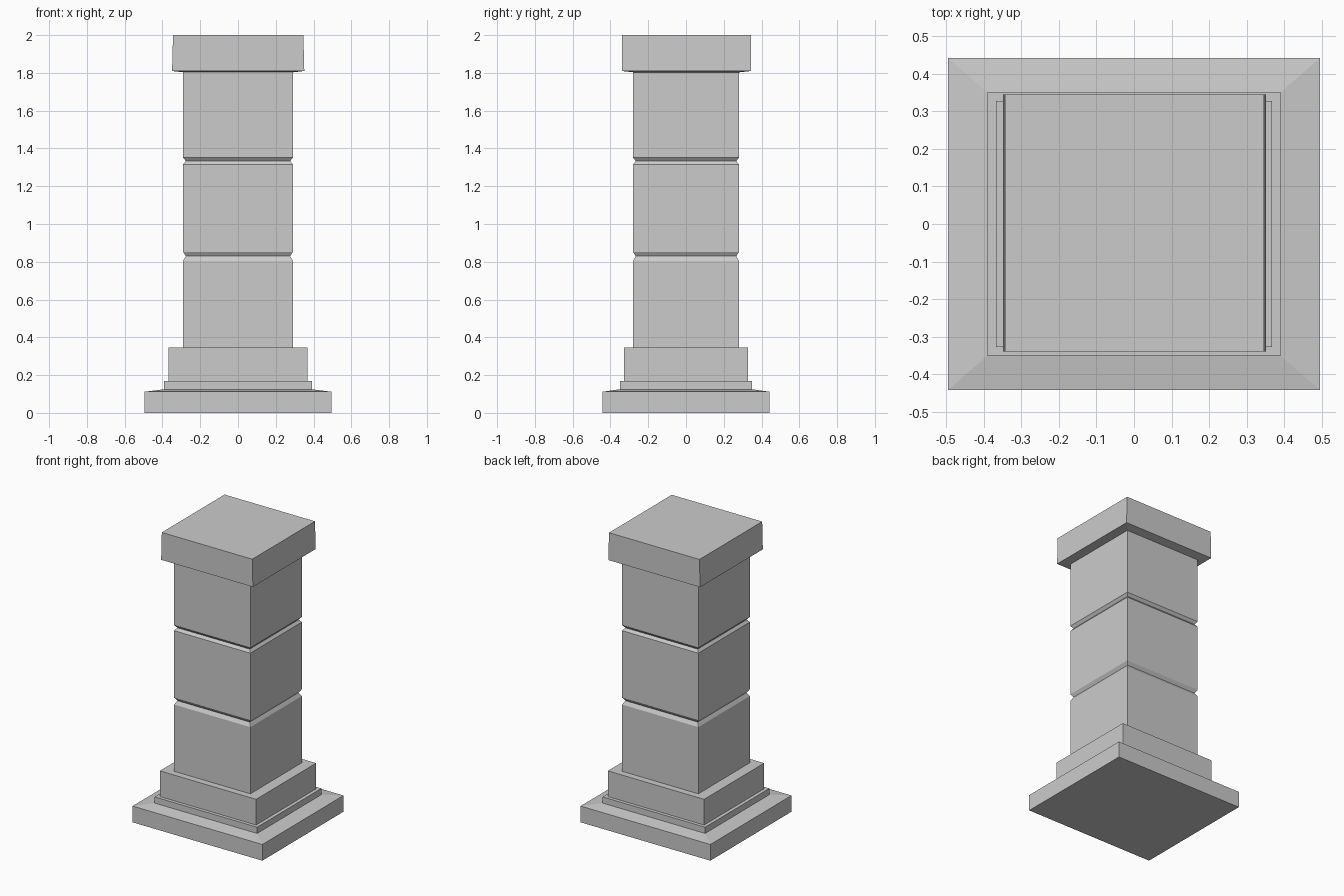
import bpy
import bmesh

cube = bpy.data.objects.get("Cube")
if cube:
    bpy.data.objects.remove(cube, do_unlink=True)

stone = bpy.data.materials.new("grey stone")
stone.use_nodes = True
GREY = (0.6, 0.6, 0.6, 1)
stone.diffuse_color = GREY
stone.node_tree.nodes["Principled BSDF"].inputs["Base Color"].default_value = GREY


def stack(name, rings, centre=(0, 0)):
    """Closed rectangular solid skinned through (half width, half depth, z) rings."""
    bm = bmesh.new()
    loops = []
    for hx, hy, z in rings:
        corners = [(-1, -1), (1, -1), (1, 1), (-1, 1)]
        loops.append([bm.verts.new((centre[0] + sx * hx, centre[1] + sy * hy, z))
                      for sx, sy in corners])
    bm.faces.new(loops[0][::-1])
    bm.faces.new(loops[-1])
    for low, high in zip(loops, loops[1:]):
        for i in range(4):
            j = (i + 1) % 4
            bm.faces.new((low[i], low[j], high[j], high[i]))
    mesh = bpy.data.meshes.new(name)
    bm.to_mesh(mesh)
    bm.free()
    mesh.materials.append(stone)
    obj = bpy.data.objects.new(name, mesh)
    bpy.context.collection.objects.link(obj)
    return obj


# Stepped foot, with a gently sloped top on the lowest slab
stack("base_slab", [(0.495, 0.442, 0), (0.495, 0.442, 0.112), (0.39, 0.35, 0.125)])
stack("base_step", [(0.391, 0.35, 0.122), (0.391, 0.35, 0.168)])
stack("plinth", [(0.367, 0.327, 0.165), (0.367, 0.327, 0.345)])

# Shaft with two V-shaped grooves running all the way round
W, D, CUT = 0.291, 0.281, 0.015
shaft = [(W, D, 0.34)]
for low, valley, high in [(0.805, 0.83, 0.853), (1.315, 1.333, 1.352)]:
    shaft += [(W, D, low), (W - CUT, D - CUT, valley), (W, D, high)]
shaft.append((W, D, 1.81))
stack("shaft", shaft)

# Slightly tapered cap with a shallow sloped underside
stack("cap", [(0.29, 0.28, 1.803), (0.35, 0.342, 1.81), (0.345, 0.342, 2)], (0.001, 0.003))
